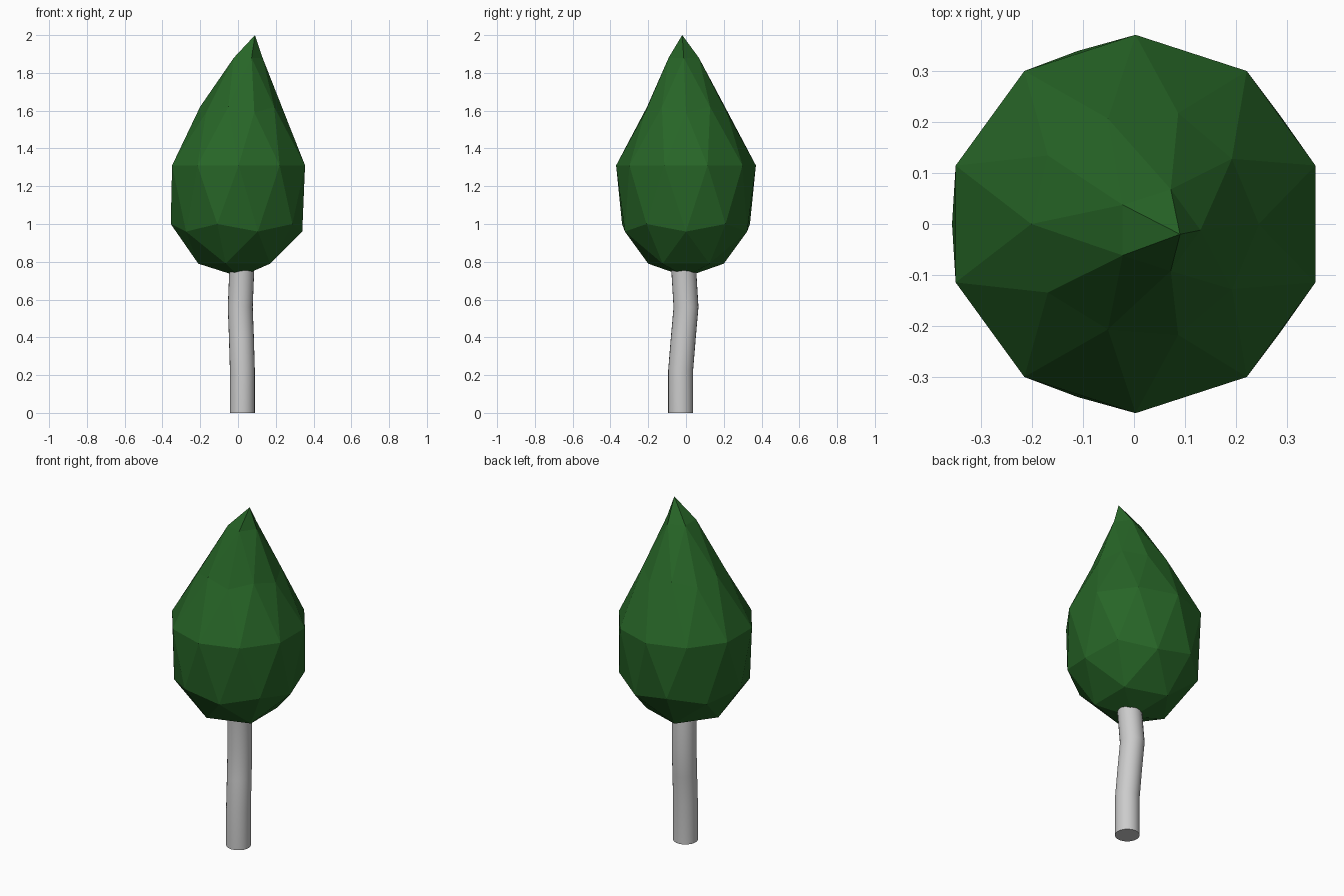
import bpy, bmesh, math

if "Cube" in bpy.data.objects:
    bpy.data.objects.remove(bpy.data.objects["Cube"])


def material(name, rgb):
    m = bpy.data.materials.new(name)
    m.diffuse_color = (*rgb, 1)
    m.use_nodes = True
    m.node_tree.nodes["Principled BSDF"].inputs["Base Color"].default_value = m.diffuse_color
    return m


def add_object(name, bm, mat):
    mesh = bpy.data.meshes.new(name)
    bm.normal_update()
    bm.to_mesh(mesh)
    bm.free()
    mesh.materials.append(mat)
    ob = bpy.data.objects.new(name, mesh)
    bpy.context.collection.objects.link(ob)
    return ob


leaf_green = material("leaf_green", (0.02, 0.13, 0.02))
bark_grey = material("bark_grey", (0.6, 0.6, 0.6))

# Crown: faceted icosphere whose rings are rescaled and leaned to one tip
# unit-sphere height: (new height, radius scale, centre x, centre y)
levels = {
    -1.0: (0.72, 0.40, 0.01, 0.0),
    -0.851: (0.79, 0.40, 0.0, 0.0),
    -0.526: (0.96, 0.40, 0.0, 0.0),
    -0.447: (1.00, 0.398, 0.0, 0.0),
    0.0: (1.31, 0.37, 0.003, 0.0),
    0.447: (1.59, 0.255, 0.016, 0.0),
    0.526: (1.62, 0.255, 0.016, 0.0),
    0.851: (1.88, 0.16, 0.046, -0.012),
    1.0: (2.00, 0.0, 0.09, -0.02),
}
bm = bmesh.new()
bmesh.ops.create_icosphere(bm, subdivisions=2, radius=1)
for v in bm.verts:
    z, r, cx, cy = levels[min(levels, key=lambda k: abs(k - v.co.z))]
    v.co = (cx + v.co.x * r, cy + v.co.y * r, z)
add_object("crown", bm, leaf_green)

# Trunk: bent smooth cylinder lofted through horizontal rings
SIDES, RADIUS = 24, 0.066
path = [(0.023, -0.028, 0), (0.023, -0.028, 0.23), (0.018, -0.014, 0.40),
        (0.012, 0.0, 0.56), (0.02, -0.012, 0.76), (0.022, -0.015, 0.85)]
bm = bmesh.new()
rings = []
for x, y, z in path:
    rings.append([bm.verts.new((x + RADIUS * math.cos(a), y + RADIUS * math.sin(a), z))
                  for a in (2 * math.pi * i / SIDES for i in range(SIDES))])
for low, high in zip(rings, rings[1:]):
    for i in range(SIDES):
        j = (i + 1) % SIDES
        bm.faces.new((low[i], low[j], high[j], high[i]))
bm.faces.new(rings[0][::-1])
bm.faces.new(rings[-1])
trunk = add_object("trunk", bm, bark_grey)
bpy.context.view_layer.objects.active = trunk
trunk.select_set(True)
bpy.ops.object.shade_smooth_by_angle(angle=math.radians(40))
